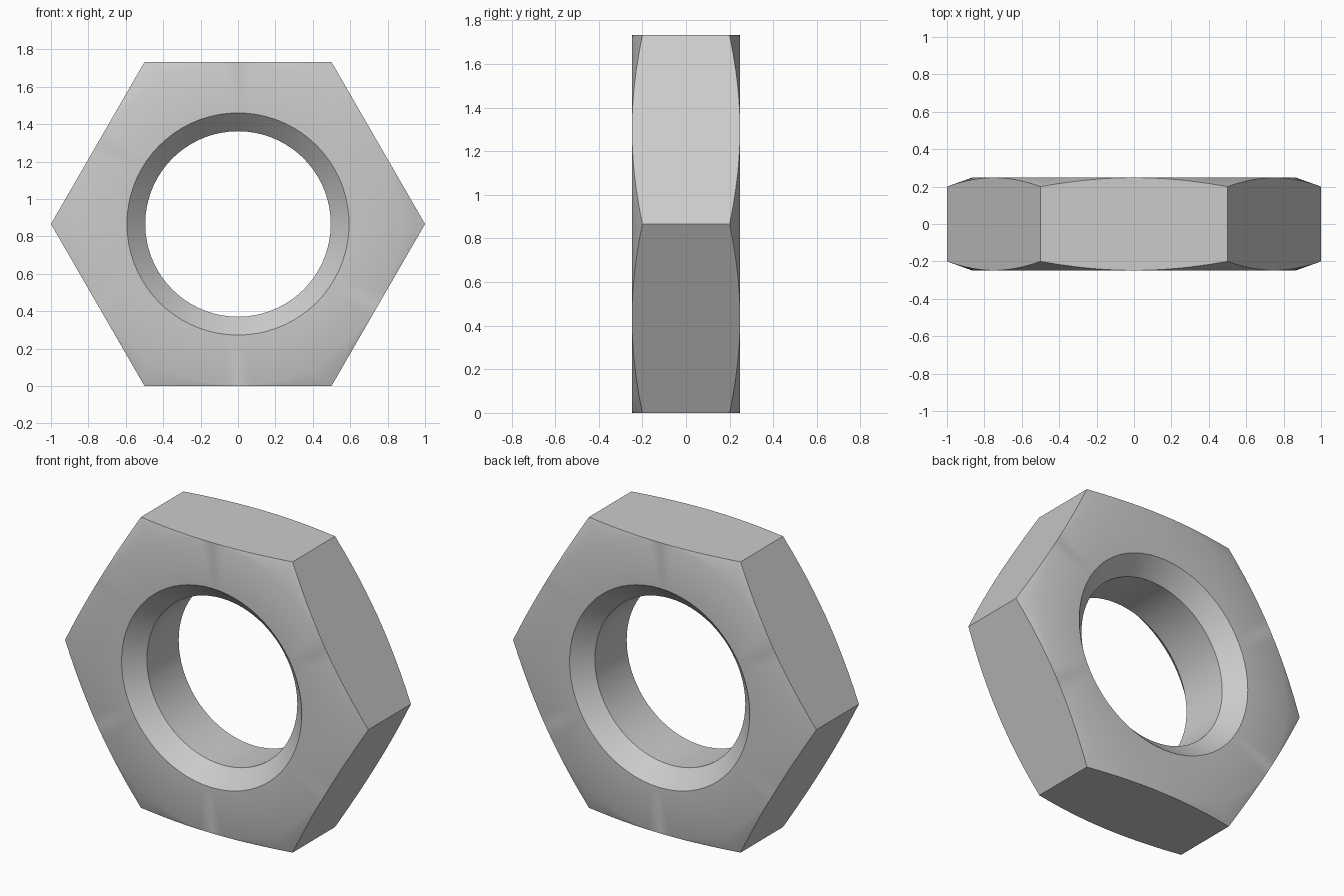
import bpy, bmesh, math

if "Cube" in bpy.data.objects:
    bpy.data.objects.remove(bpy.data.objects["Cube"])

SEGMENTS = 72          # around the nut, a multiple of 12
APOTHEM = math.sqrt(3) / 2
HALF = 0.248           # half thickness
BORE, SINK, SINK_DEPTH = 0.496, 0.594, 0.098
SLOPE = (HALF - 0.2) / (1 - APOTHEM)   # conical corner chamfer

steel = bpy.data.materials.new("steel grey")
steel.diffuse_color = (0.6, 0.6, 0.6, 1)
steel.use_nodes = True
steel.node_tree.nodes["Principled BSDF"].inputs["Base Color"].default_value = steel.diffuse_color


def section(angle):
    """Closed (radius, y) section of the nut at one angle."""
    rim = APOTHEM / math.cos((angle % (math.pi / 3)) - math.pi / 6)
    front = [(BORE, HALF - SINK_DEPTH), (SINK, HALF),
             (APOTHEM, HALF), (rim, HALF - (rim - APOTHEM) * SLOPE)]
    return [(r, -y) for r, y in front] + [(r, y) for r, y in reversed(front)]


# Sweep the section around the y axis; corners lie on the x axis
bm = bmesh.new()
rings = []
for i in range(SEGMENTS):
    a = 2 * math.pi * i / SEGMENTS
    rings.append([bm.verts.new((r * math.cos(a), y, APOTHEM + r * math.sin(a)))
                  for r, y in section(a)])
for i, ring in enumerate(rings):
    after = rings[(i + 1) % SEGMENTS]
    for j in range(len(ring)):
        k = (j + 1) % len(ring)
        bm.faces.new((ring[j], ring[k], after[k], after[j]))

# Merge the chamfer where it vanishes at the middle of each side
bmesh.ops.remove_doubles(bm, verts=bm.verts, dist=1e-5)
bmesh.ops.recalc_face_normals(bm, faces=bm.faces)
mesh = bpy.data.meshes.new("hex_nut")
bm.to_mesh(mesh)
bm.free()
mesh.materials.append(steel)

nut = bpy.data.objects.new("hex_nut", mesh)
bpy.context.collection.objects.link(nut)
bpy.context.view_layer.objects.active = nut
nut.select_set(True)
bpy.ops.object.shade_smooth_by_angle(angle=math.radians(30))
